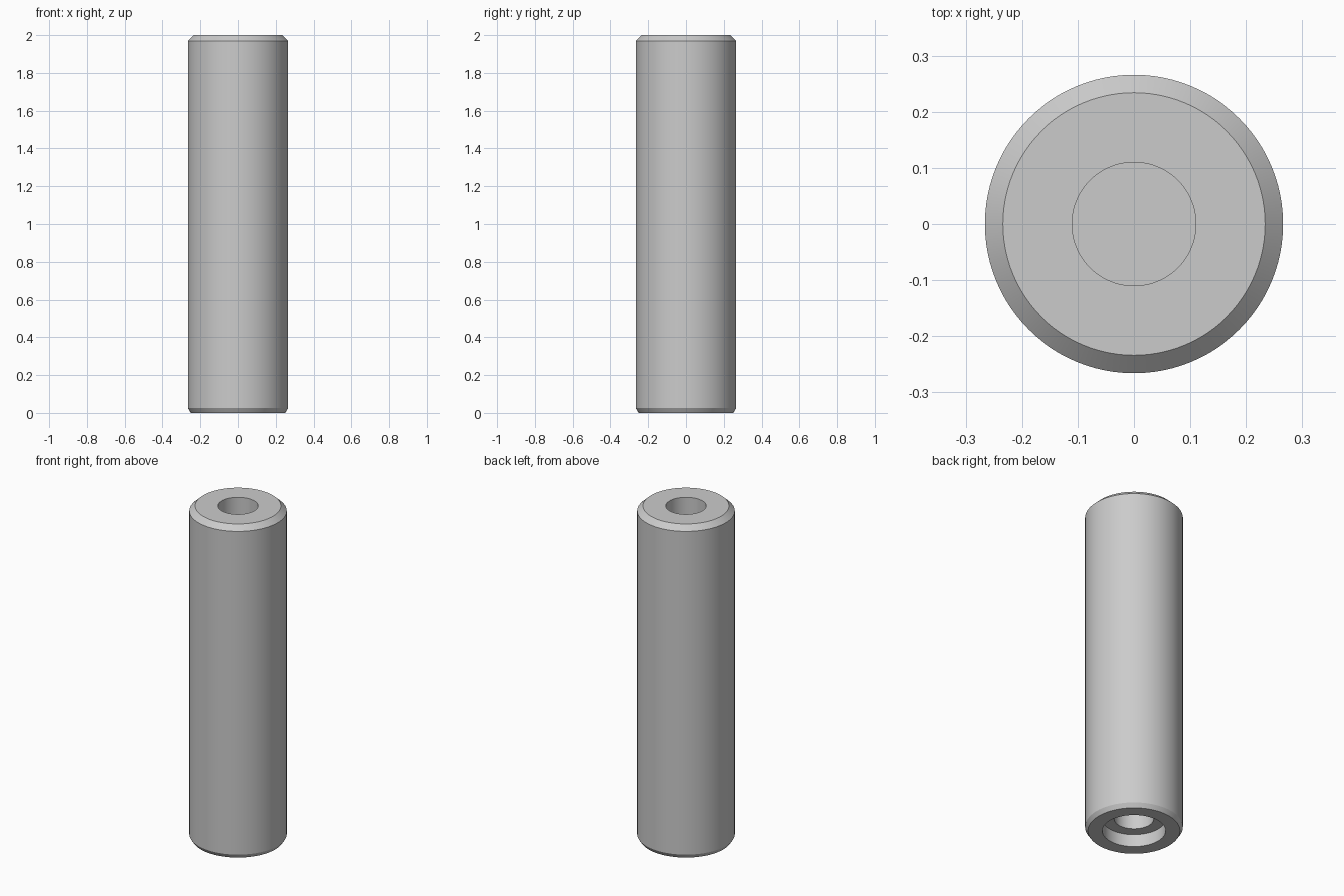
import bpy, bmesh, math

if "Cube" in bpy.data.objects:
    bpy.data.objects.remove(bpy.data.objects["Cube"])

SIDES = 96

# Half section (radius, height), from top recess floor round to bottom recess floor
PROFILE = [
    (0, 1.6), (0.11, 1.6), (0.11, 2.0),            # blind hole in the top
    (0.234, 2.0), (0.266, 1.97),                   # top chamfer
    (0.266, 0.025), (0.25, 0),                     # bottom chamfer
    (0.172, 0), (0.172, 0.075),                    # bottom counterbore
    (0.108, 0.075), (0.108, 0.4), (0, 0.4),        # blind hole in the bottom
]


def lathe(name, profile):
    bm = bmesh.new()
    verts = [bm.verts.new((r, 0, z)) for r, z in profile]
    edges = [bm.edges.new(pair) for pair in zip(verts, verts[1:])]
    bmesh.ops.spin(bm, geom=verts + edges, cent=(0, 0, 0), axis=(0, 0, 1),
                   angle=math.tau, steps=SIDES, use_merge=False)
    bmesh.ops.remove_doubles(bm, verts=bm.verts, dist=1e-4)
    bmesh.ops.recalc_face_normals(bm, faces=bm.faces)
    mesh = bpy.data.meshes.new(name)
    bm.to_mesh(mesh)
    bm.free()
    obj = bpy.data.objects.new(name, mesh)
    bpy.context.collection.objects.link(obj)
    bpy.context.view_layer.objects.active = obj
    obj.select_set(True)
    bpy.ops.object.shade_smooth_by_angle(angle=math.radians(25))
    return obj


# Chamfered round spacer with a recess at each end
lathe("round_spacer", PROFILE)
